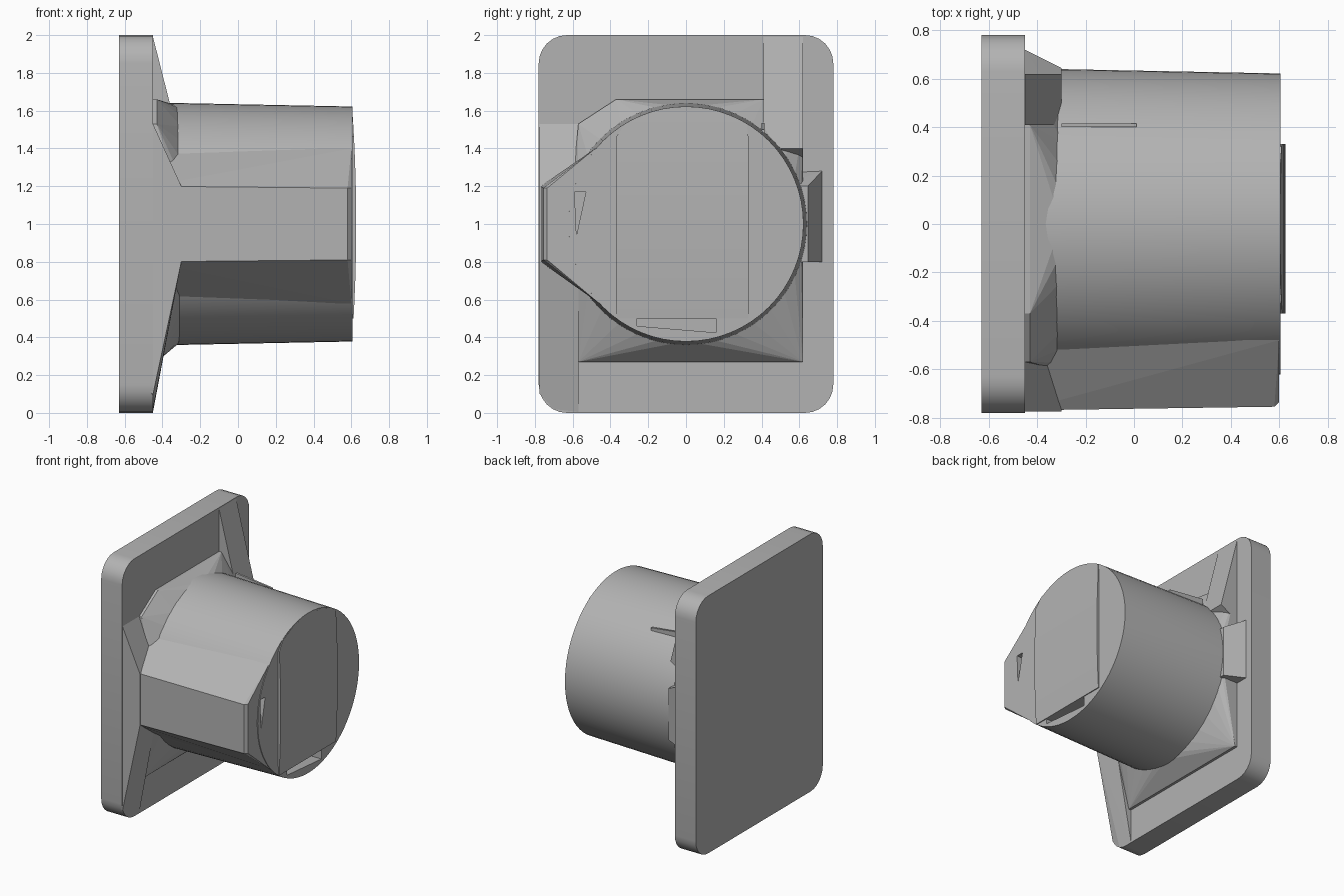
import bpy, bmesh, math
from math import sin, cos, pi, sqrt

cube = bpy.data.objects.get("Cube")
if cube:
    bpy.data.objects.remove(cube, do_unlink=True)

grey = bpy.data.materials.new("plain grey")
grey.use_nodes = True
COLOUR = (0.45, 0.45, 0.45, 1)
grey.diffuse_color = COLOUR
grey.node_tree.nodes["Principled BSDF"].inputs["Base Color"].default_value = COLOUR


def solid(name, points, smooth=0):
    """Convex solid around the points."""
    bm = bmesh.new()
    for p in points:
        bm.verts.new(p)
    result = bmesh.ops.convex_hull(bm, input=bm.verts)
    loose = set(result["geom_interior"]) | set(result["geom_unused"])
    bmesh.ops.delete(bm, geom=[g for g in loose if isinstance(g, bmesh.types.BMVert)],
                     context="VERTS")
    bmesh.ops.dissolve_limit(bm, angle_limit=0.01, verts=bm.verts, edges=bm.edges)
    bmesh.ops.recalc_face_normals(bm, faces=bm.faces)
    mesh = bpy.data.meshes.new(name)
    bm.to_mesh(mesh)
    bm.free()
    mesh.materials.append(grey)
    obj = bpy.data.objects.new(name, mesh)
    bpy.context.collection.objects.link(obj)
    if smooth:
        bpy.ops.object.select_all(action="DESELECT")
        obj.select_set(True)
        bpy.context.view_layer.objects.active = obj
        bpy.ops.object.shade_smooth_by_angle(angle=math.radians(smooth))
    return obj


def along_x(profile, x0, x1):
    return [(x, y, z) for x in (x0, x1) for y, z in profile]


def along_y(profile, y0, y1):
    return [(x, y, z) for y in (y0, y1) for x, z in profile]


def circle(x, r, n=64):
    return [(x, r * cos(2 * pi * i / n), 1 + r * sin(2 * pi * i / n)) for i in range(n)]


def cut(target, cutter):
    mod = target.modifiers.new("pocket", "BOOLEAN")
    mod.operation = "DIFFERENCE"
    mod.solver = "EXACT"
    mod.object = cutter
    cutter.hide_render = True
    cutter.hide_viewport = True


# Mounting plate with rounded corners
R = 0.15
outline = []
for sy, sz in ((1, 1), (-1, 1), (-1, -1), (1, -1)):
    for i in range(7):
        a = i * pi / 12
        outline.append((sy * (0.78 - R + R * cos(a)), 1 + sz * (1 - R + R * sin(a))))
solid("mounting_plate", along_x(outline, -0.63, -0.45), 30)

# Round body
body = solid("round_body", circle(-0.46, 0.64) + circle(-0.3, 0.64)
             + circle(0, 0.624) + circle(0.605, 0.622), 30)

# Tapered foot between plate and body
foot = [(-0.57, 0.27), (0.62, 0.27), (0.62, 1.53), (0.41, 1.66), (-0.37, 1.66), (-0.57, 1.53)]
solid("tapered_foot", along_x(foot, -0.46, -0.43) + circle(-0.3, 0.62, 32))

# Raised, gently domed end panel
panel = []
for i in range(17):
    z = 0.5 + 1.1 * i / 16
    half = sqrt(0.62 ** 2 - (z - 1) ** 2)
    x = 0.604 + 0.022 * (1 - ((z - 1) / 0.62) ** 2)
    for y in (max(-0.37, -half), min(0.33, half)):
        panel += [(0.58, y, z), (x, y, z)]
end_panel = solid("end_panel", panel, 30)

# Pocket below the panel
pocket = solid("pocket_cutter", along_x(
    [(-0.26, 0.5), (-0.26, 0.46), (0.16, 0.425), (0.16, 0.5)], 0.5, 0.7))
cut(body, pocket)

# Side arm along the front
arm_profile = [(-0.77, 0.8), (-0.58, 0.77), (-0.46, 0.58), (-0.48, 1.4), (-0.65, 1.2), (-0.77, 1.2)]
arm_end = [(max(y, -0.755), min(max(z, 0.81), 1.19)) if y < -0.7 else (y, z)
           for y, z in arm_profile]
tip = [(max(y, -0.735), z) for y, z in arm_end]
arm = solid("side_arm", [(-0.46, y, z) for y, z in arm_profile]
            + [(0.58, y, z) for y, z in arm_end] + [(0.6, y, z) for y, z in tip])
slot = solid("slot_cutter", along_x([(-0.59, 1.17), (-0.53, 1.17), (-0.58, 0.94)], 0.5, 0.7))
cut(arm, slot)
cut(body, slot)

# Sloped web joining the arm to the plate
web = along_y([(-0.47, 0.12), (-0.47, 1.53), (-0.45, 1.53), (-0.3, 1.2), (-0.3, 0.8)], -0.775, -0.57)
web += [(-0.45, -0.775, 0.1), (-0.45, -0.7, 0.02), (-0.45, -0.57, 0.005)]
solid("arm_web", web)

# Upper rib
solid("upper_rib", along_y([(-0.47, 1.3), (-0.47, 1.99), (-0.45, 1.99), (-0.36, 1.63), (-0.3, 1.4)],
                           0.41, 0.62))

# Rear block
rear = [(-0.47, 0.5), (-0.47, 0.72), (-0.45, 0.72), (-0.3, 0.645), (-0.3, 0.5)]
solid("rear_block", [(x, y, z) for x, y in rear for z in (0.8, 1.28 if x < -0.4 else 1.2)])

# Small seam fin on top of the body
solid("top_fin", along_y([(-0.3, 1.44), (-0.3, 1.535), (0.01, 1.5), (0.01, 1.44)], 0.4, 0.415))
